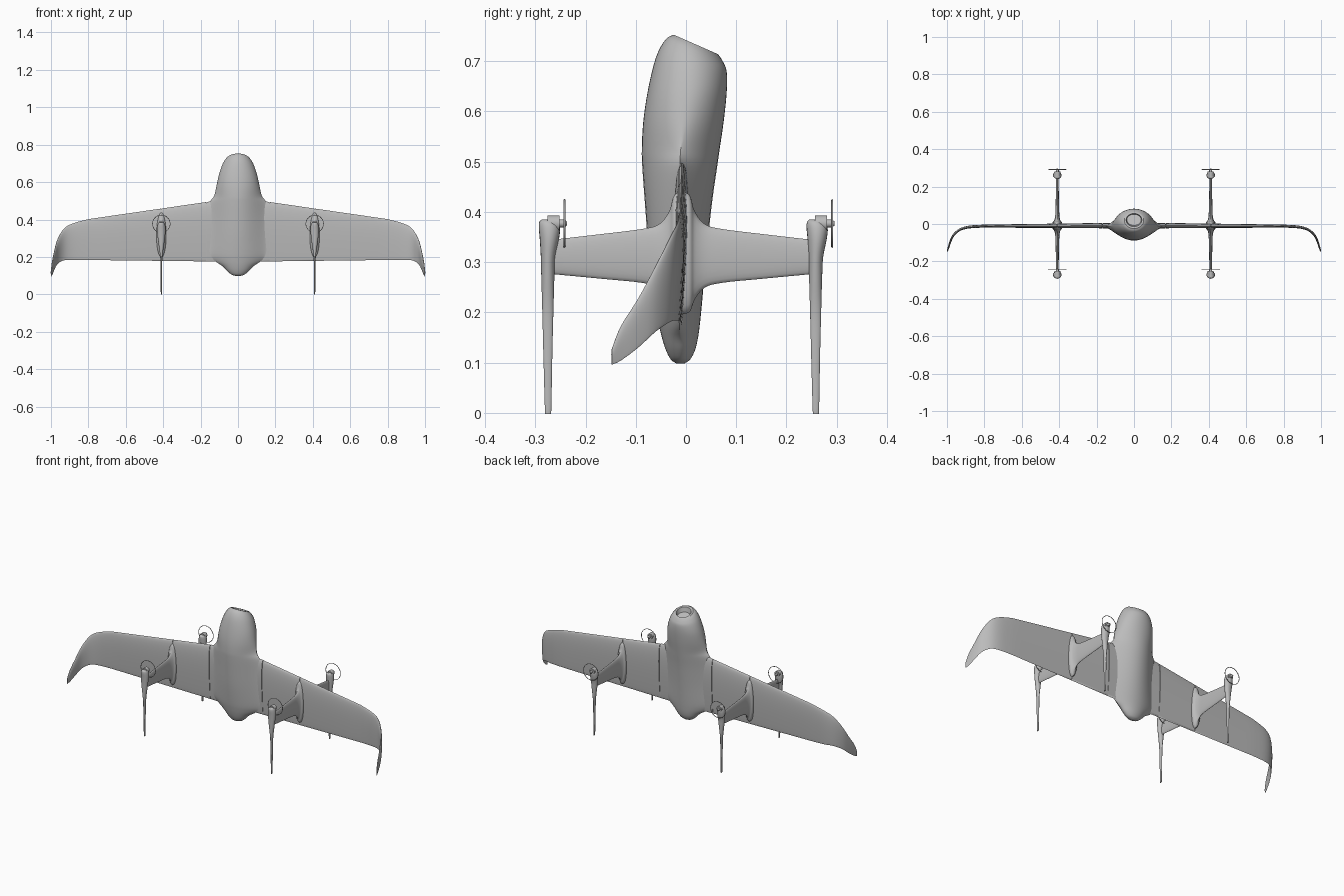
import bpy, bmesh, math
from mathutils import Matrix, Vector

cube = bpy.data.objects.get("Cube")
if cube:
    bpy.data.objects.remove(cube, do_unlink=True)

grey = bpy.data.materials.new("airframe grey")
grey.use_nodes = True
colour = (0.5, 0.5, 0.5, 1)
grey.diffuse_color = colour
grey.node_tree.nodes["Principled BSDF"].inputs["Base Color"].default_value = colour


def finish(name, bm, mirror=False, angle=35):
    """Turn a bmesh into a shaded, optionally mirrored object."""
    bmesh.ops.recalc_face_normals(bm, faces=bm.faces)
    mesh = bpy.data.meshes.new(name)
    bm.to_mesh(mesh)
    bm.free()
    obj = bpy.data.objects.new(name, mesh)
    bpy.context.collection.objects.link(obj)
    mesh.materials.append(grey)
    if mirror:
        obj.modifiers.new("Mirror", 'MIRROR')
    bpy.ops.object.select_all(action='DESELECT')
    obj.select_set(True)
    bpy.context.view_layer.objects.active = obj
    bpy.ops.object.shade_smooth_by_angle(angle=math.radians(angle))
    return obj


def smooth_rows(rows, steps=4):
    """Catmull-Rom interpolation between rows of numbers."""
    out = []
    for i in range(len(rows) - 1):
        a, b, c, d = (rows[max(i - 1, 0)], rows[i], rows[i + 1],
                      rows[min(i + 2, len(rows) - 1)])
        for k in range(steps):
            t = k / steps
            out.append([q + t / 2 * (r - p + t * (2*p - 5*q + 4*r - s + t * (3*(q - r) + s - p)))
                        for p, q, r, s in zip(a, b, c, d)])
    return out + [list(rows[-1])]


def loft(sections):
    """Skin closed sections and cap both ends."""
    bm = bmesh.new()
    rings = [[bm.verts.new(p) for p in s] for s in sections]
    n = len(rings[0])
    for a, b in zip(rings, rings[1:]):
        for i in range(n):
            j = (i + 1) % n
            bm.faces.new((a[i], a[j], b[j], b[i]))
    bm.faces.new(rings[0])
    bm.faces.new(rings[-1])
    return bm


def angles(n):
    return [2 * math.pi * i / n for i in range(n)]


# Fuselage: z, half width, front y, back y, flare power, slant
def body_section(row):
    z, w, yf, yb, q, tilt = row
    mid, half = (yf + yb) / 2, (yb - yf) / 2
    pts = []
    for a in angles(48):
        s = math.sin(a)
        y = mid + half * math.copysign(abs(s) ** q, s)
        pts.append((w * math.cos(a), y, z - tilt * (y + 0.025)))
    return pts


body_rows = smooth_rows([
    (0.098, 0.012, -0.018, -0.004, 1, 0),
    (0.106, 0.035, -0.030, 0.008, 1, 0),
    (0.125, 0.058, -0.040, 0.018, 1.1, 0),
    (0.150, 0.082, -0.048, 0.024, 1.3, 0),
    (0.180, 0.125, -0.055, 0.028, 2.2, 0),
    (0.220, 0.150, -0.062, 0.032, 2.7, 0),
    (0.320, 0.158, -0.074, 0.041, 2.9, 0),
    (0.420, 0.158, -0.082, 0.052, 2.8, 0),
    (0.490, 0.152, -0.087, 0.062, 2.5, 0),
    (0.525, 0.128, -0.088, 0.067, 1.7, 0),
    (0.580, 0.115, -0.085, 0.075, 1.2, 0),
    (0.640, 0.102, -0.076, 0.081, 1, 0.02),
    (0.700, 0.084, -0.060, 0.081, 1, 0.2),
    (0.738, 0.066, -0.040, 0.074, 1, 0.4),
    (0.753, 0.052, -0.024, 0.064, 1, 0.44)])
# Recessed pocket in the slanted nose
pocket = [(0.753, 0.042, -0.014, 0.056, 1, 0.44),
          (0.728, 0.038, -0.008, 0.052, 1, 0.44)]
finish("fuselage", loft([body_section(r) for r in body_rows + pocket]))


# Wing: x, y, leading edge z, trailing edge z, half thickness
def panel(x, groove=0.0):
    return [x, -0.008 - 0.004 * x, 0.518 - 0.145 * x - groove,
            0.174 + 0.012 * x, 0.019 - 0.012 * x - groove]


wing_rows = [panel(0.0), panel(0.1)]
for seam in (0.17, 0.41):
    for dx, depth in ((-0.002, 0), (-0.0016, 0.005), (0.0016, 0.005), (0.002, 0)):
        wing_rows.append(panel(seam + dx, depth))
wing_rows += [panel(0.6), panel(0.75)]
wing_rows += smooth_rows([
    panel(0.8),
    (0.88, -0.016, 0.380, 0.184, 0.009),
    (0.93, -0.030, 0.352, 0.182, 0.008),
    (0.965, -0.060, 0.293, 0.162, 0.007),
    (0.982, -0.095, 0.228, 0.130, 0.006),
    (0.993, -0.130, 0.172, 0.104, 0.005),
    (0.999, -0.148, 0.126, 0.096, 0.003)])

wing_sections = []
for i, (x, y, lead, trail, th) in enumerate(wing_rows):
    a, b = wing_rows[max(i - 1, 0)], wing_rows[min(i + 1, len(wing_rows) - 1)]
    along = Vector((b[0] - a[0], b[1] - a[1])).normalized()
    section = []
    for t in angles(32):
        off = th * math.sin(t) * (0.75 + 0.4 * math.cos(t))
        section.append((x - along.y * off, y + along.x * off,
                        trail + (lead - trail) * (1 + math.cos(t)) / 2))
    wing_sections.append(section)
finish("wing", loft(wing_sections), mirror=True)

# Pylons: distance from wing plane, low z, high z, half thickness
POD_X = 0.41
half_pylon = [(0.255, 0.276, 0.345, 0.007), (0.16, 0.267, 0.356, 0.008),
              (0.08, 0.259, 0.366, 0.010), (0.045, 0.249, 0.376, 0.012),
              (0.025, 0.225, 0.402, 0.018), (0.014, 0.200, 0.435, 0.026)]
pylon_rows = [(-d, *r) for d, *r in half_pylon] + [(d, *r) for d, *r in reversed(half_pylon)]
finish("pylon", loft([[(POD_X + h * math.sin(t), d - 0.008,
                        (lo + hi) / 2 + (hi - lo) / 2 * math.cos(t)) for t in angles(24)]
                      for d, lo, hi, h in smooth_rows(pylon_rows)]), mirror=True)

# Legs: z, front offset, back offset, half width
leg_rows = smooth_rows([
    (0.000, -0.006, 0.005, 0.002), (0.010, -0.007, 0.006, 0.003),
    (0.120, -0.010, 0.008, 0.004), (0.200, -0.012, 0.010, 0.006),
    (0.270, -0.014, 0.012, 0.015), (0.310, -0.015, 0.014, 0.020),
    (0.345, -0.017, 0.021, 0.023), (0.368, -0.019, 0.023, 0.021),
    (0.380, -0.018, 0.016, 0.016), (0.385, -0.013, 0.004, 0.008)])
MOTOR_Z = 0.377


def drum(name, y0, y1, r0, r1):
    """Tapered drum lying along y on the motor axis."""
    bm = bmesh.new()
    turn = Matrix.Translation((POD_X, (y0 + y1) / 2, MOTOR_Z)) @ Matrix.Rotation(-math.pi / 2, 4, 'X')
    bmesh.ops.create_cone(bm, cap_ends=True, segments=24, radius1=r0, radius2=r1,
                          depth=y1 - y0, matrix=turn)
    finish(name, bm, mirror=True)


for side, y in (("front", -0.274), ("rear", 0.259)):
    finish(side + "_leg", loft([[(POD_X + h * math.cos(t),
                                  y + (f + b) / 2 + (b - f) / 2 * math.sin(t), z)
                                 for t in angles(20)] for z, f, b, h in leg_rows]), mirror=True)
    drum(side + "_motor", y - 0.002, y + 0.022, 0.016, 0.016)
    drum(side + "_shaft", y + 0.022, y + 0.031, 0.008, 0.008)
    drum(side + "_hub", y + 0.031, y + 0.037, 0.008, 0.004)
    # Thin propeller ring
    rings = [[(POD_X + (0.047 + 0.0015 * math.cos(t)) * math.cos(u),
               y + 0.032 + 0.002 * math.sin(t),
               MOTOR_Z + (0.047 + 0.0015 * math.cos(t)) * math.sin(u))
              for t in angles(8)] for u in angles(48)]
    bm = loft(rings + rings[:1])
    bmesh.ops.delete(bm, geom=[f for f in bm.faces if len(f.verts) > 4], context='FACES_ONLY')
    bmesh.ops.remove_doubles(bm, verts=bm.verts, dist=0.00001)
    finish(side + "_propeller_ring", bm, mirror=True)
